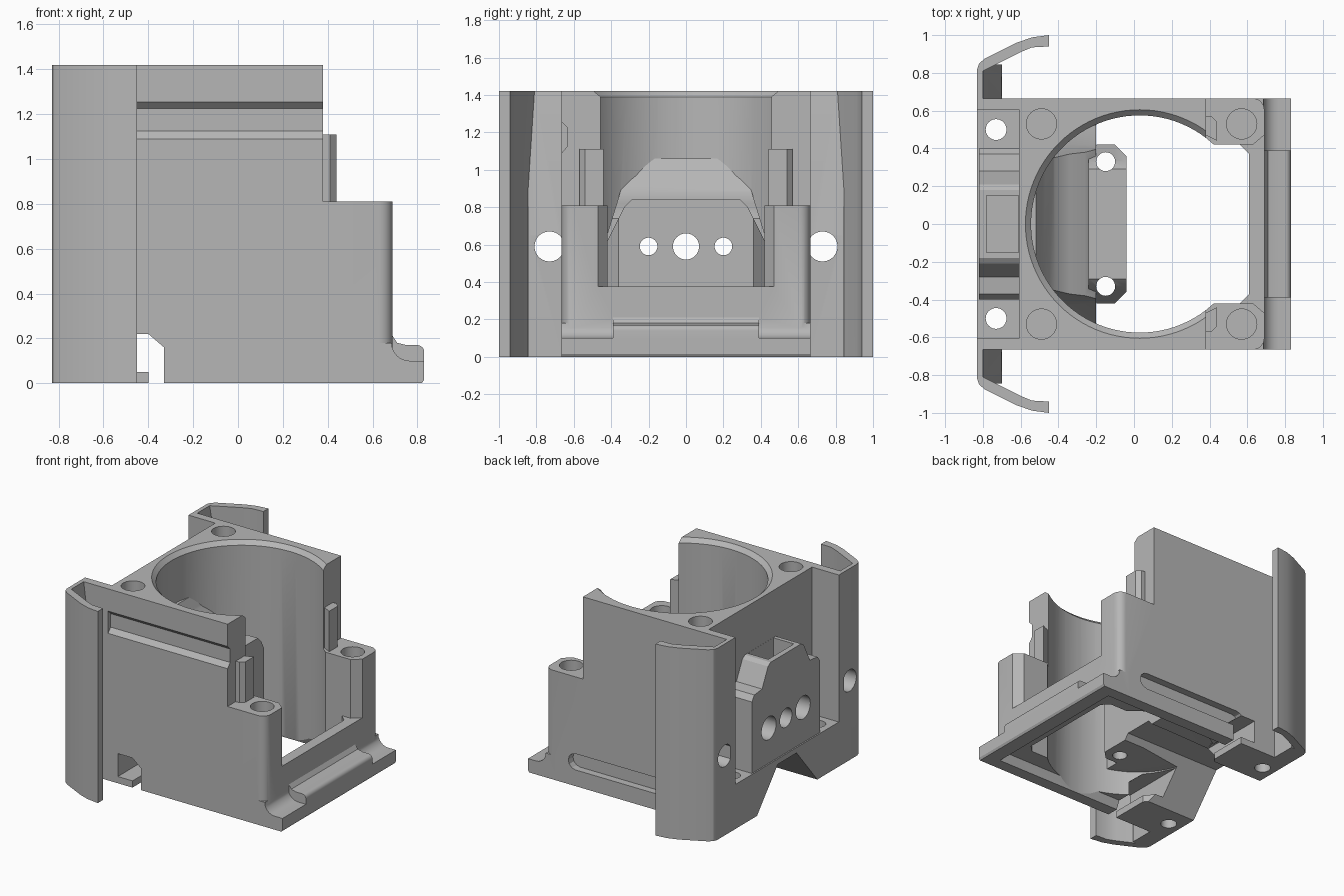
import bpy, bmesh, math
from mathutils import Vector

old = bpy.data.objects.get("Cube")
if old:
    bpy.data.objects.remove(old, do_unlink=True)

grey = bpy.data.materials.new("plain grey")
grey.use_nodes = True
COLOUR = (0.47, 0.47, 0.47, 1)
grey.diffuse_color = COLOUR
grey.node_tree.nodes["Principled BSDF"].inputs["Base Color"].default_value = COLOUR


def prism(name, axis, pts, lo, hi, top_pts=None):
    """Extrude a 2D outline along an axis, optionally to a second outline."""
    place = {"x": lambda a, b, h: (h, a, b),
             "y": lambda a, b, h: (a, h, b),
             "z": lambda a, b, h: (a, b, h)}[axis]
    bm = bmesh.new()
    low = [bm.verts.new(place(a, b, lo)) for a, b in pts]
    high = [bm.verts.new(place(a, b, hi)) for a, b in (top_pts or pts)]
    bm.faces.new(low)
    bm.faces.new(high[::-1])
    n = len(low)
    for i in range(n):
        j = (i + 1) % n
        bm.faces.new((low[i], high[i], high[j], low[j]))
    bmesh.ops.recalc_face_normals(bm, faces=bm.faces)
    mesh = bpy.data.meshes.new(name)
    bm.to_mesh(mesh)
    bm.free()
    mesh.materials.append(grey)
    ob = bpy.data.objects.new(name, mesh)
    bpy.context.collection.objects.link(ob)
    return ob


def circle(a, b, r, n=64):
    return [(a + r * math.cos(2 * math.pi * i / n),
             b + r * math.sin(2 * math.pi * i / n)) for i in range(n)]


def rect(a0, a1, b0, b1):
    return [(a0, b0), (a1, b0), (a1, b1), (a0, b1)]


def sym(half):
    """Mirror a half outline in its first coordinate."""
    return half + [(-a, b) for a, b in reversed(half)]


def sym_y(half):
    """Mirror a half outline in its second coordinate."""
    return half + [(a, -b) for a, b in reversed(half)]


def combine(ob, tool, mode):
    mod = ob.modifiers.new("combine", "BOOLEAN")
    mod.operation, mod.solver, mod.object = mode, "EXACT", tool
    graph = bpy.context.evaluated_depsgraph_get()
    mesh = bpy.data.meshes.new_from_object(ob.evaluated_get(graph))
    ob.modifiers.clear()
    ob.data = mesh
    bpy.data.objects.remove(tool, do_unlink=True)


def add(ob, *args):
    combine(ob, prism("tool", *args), "UNION")


def cut(ob, *args):
    combine(ob, prism("tool", *args), "DIFFERENCE")


def arc(a, b, r, start, end, n=6):
    angles = [math.radians(start + (end - start) * i / n) for i in range(n + 1)]
    return [(a + r * math.cos(t), b + r * math.sin(t)) for t in angles]


# Main housing: tall rear half, lower front half with rounded corners
body = prism("housing", "z", rect(-0.61, 0.38, -0.665, 0.665), 0, 1.42)
add(body, "z", sym_y([(0.3, 0.665)] + arc(0.63, 0.605, 0.06, 90, 0)), 0, 0.81)

# Foot lip with a fillet and a raised middle
fillet = arc(0.765, 0.18, 0.08, 180, 270)
lip = [(0.6, 0), (0.82, 0), (0.83, 0.015), (0.83, 0.1)]
add(body, "y", lip + fillet[::-1] + [(0.6, 0.18)], -0.665, 0.665)
raised = lip + arc(0.80, 0.14, 0.03, 0, 90) + [(0.75, 0.17), (0.71, 0.18), (0.69, 0.21), (0.6, 0.21)]
add(body, "y", raised, -0.39, 0.39)

# Rear side plates, rear floor and rear mounting block
for s in (-1, 1):
    add(body, "y", rect(-0.83, -0.55, 0, 1.42), min(0.605 * s, 0.665 * s), max(0.605 * s, 0.665 * s))
add(body, "x", rect(-0.62, 0.62, 0, 0.33), -0.83, -0.57)
block = [(0.4, 0.1), (0.4, 0.86), (0.37, 0.9), (0.28, 0.91), (0.21, 1.05), (0.18, 1.07)]
add(body, "x", sym(block), -0.82, -0.57)
cut(body, "z", rect(-0.78, -0.611, -0.15, 0.15), 0.93, 1.3)

# Main bore, its top chamfer, and the front opening
cut(body, "z", circle(0.03, 0, 0.575, 96), -0.5, 2)
cut(body, "z", circle(0.03, 0, 0.57, 96), 1.385, 1.43, circle(0.03, 0, 0.615, 96))
cut(body, "z", sym_y([(0.2, 0.42), (0.56, 0.42), (0.61, 0.37)]), -0.5, 2)
cut(body, "z", sym_y([(0.3, 0.42), (0.63, 0.42), (0.70, 0.48), (0.95, 0.48)]), 0.375, 2)
# Recess under the foot
cut(body, "z", rect(-0.33, 0.76, -0.6, 0.6), -0.05, 0.06, rect(-0.33, 0.66, -0.55, 0.55))

# Sloped cradle joining the bore wall to the cross bar
cradle = prism("cradle", "y", [(-0.60, 0.22), (-0.2, 0.25), (-0.2, 0.74), (-0.26, 0.79), (-0.34, 0.82),
                               (-0.42, 0.88), (-0.48, 0.97), (-0.52, 1.06), (-0.6, 1.06)], -0.6, 0.6)
combine(cradle, prism("tool", "x", sym([(0.54, 0.1), (0.52, 0.5), (0.42, 0.66), (0.29, 1.08)]), -1, 0),
        "INTERSECT")
combine(cradle, prism("tool", "z", circle(0.03, 0, 0.60, 96), 0, 2), "INTERSECT")
combine(body, cradle, "UNION")

# Cross bar with chamfered corners
bar = prism("bar", "z", sym_y([(-0.24, 0.36), (-0.19, 0.43), (-0.11, 0.43), (-0.04, 0.36)]), 0.25, 0.84)
combine(bar, prism("tool", "x", sym([(0.42, 0.1), (0.42, 0.62), (0.33, 0.8), (0.29, 0.84)]), -1, 1),
        "INTERSECT")
combine(body, bar, "UNION")

# Tunnel under the block and the cross slot at the bottom
cut(body, "x", sym([(0.37, -0.02), (0.11, 0.29)]), -1, 0.1)
cut(body, "y", [(-0.52, 0.05), (-0.40, 0.05), (-0.40, -0.1), (-0.33, -0.1),
                (-0.33, 0.16), (-0.40, 0.22), (-0.52, 0.22)], -0.8, 0.8)

# Long groove in one side and rounded slot in the other
cut(body, "x", [(-0.7, 1.26), (-0.665, 1.255), (-0.635, 1.225), (-0.635, 1.125),
                (-0.665, 1.09), (-0.7, 1.09)], -0.6, 0.5)
cut(body, "y", arc(0.44, 0.18, 0.06, -90, 90) + arc(-0.36, 0.18, 0.06, 90, 270), 0.61, 0.8)

# Screw holes along the length
cut(body, "x", circle(0, 0.59, 0.07, 40), -1, 0.2)
for s in (-1, 1):
    cut(body, "x", circle(0.2 * s, 0.59, 0.047, 40), -1, 0.2)
    cut(body, "x", circle(0.2 * s, 0.59, 0.085, 40), -1, -0.6)
    # Vertical holes: top corners, front posts, bar and rear ears
    cut(body, "z", circle(-0.49, 0.53 * s, 0.08, 40), 1.2, 1.6)
    cut(body, "z", circle(0.57, 0.53 * s, 0.08, 40), 0.6, 1)
    cut(body, "z", circle(-0.15, 0.33 * s, 0.05, 40), -0.2, 1)
    cut(body, "z", circle(-0.73, 0.5 * s, 0.055, 40), -0.2, 0.6)

parts = [body]
wing_plan = [(-0.83, 0.66), (-0.83, 0.82), (-0.82, 0.85), (-0.79, 0.875), (-0.62, 0.96), (-0.54, 0.988),
             (-0.45, 1.0), (-0.45, 0.94), (-0.54, 0.935), (-0.60, 0.91), (-0.80, 0.81), (-0.80, 0.66)]
wedge = [(-0.82, 0), (-0.70, 0), (-0.70, 0.65), (-0.80, 1.42), (-0.82, 1.42)]
for s, side in ((-1, "right"), (1, "left")):
    # Curved side wing, thicker towards the bottom, with a round hole
    wing = prism(side + "_wing", "z", [(x, y * s) for x, y in wing_plan], 0, 1.42)
    ends = sorted((0.66 * s, 0.845 * s))
    add(wing, "y", wedge, *ends)
    cut(wing, "x", circle(0.73 * s, 0.59, 0.08, 40), -1, -0.6)
    # Small guide tab on the open edge of the tall half
    tab_plan = [(0.36, 0.57), (0.41, 0.57), (0.44, 0.54), (0.44, 0.44), (0.36, 0.48)]
    tab = prism(side + "_guide_tab", "z", [(x, y * s) for x, y in tab_plan], 0.8, 1.11)
    parts += [wing, tab]

# Smooth round walls, keep hard edges
bpy.ops.object.select_all(action="DESELECT")
for ob in parts:
    ob.select_set(True)
bpy.context.view_layer.objects.active = body
bpy.ops.object.shade_smooth_by_angle(angle=math.radians(25))
